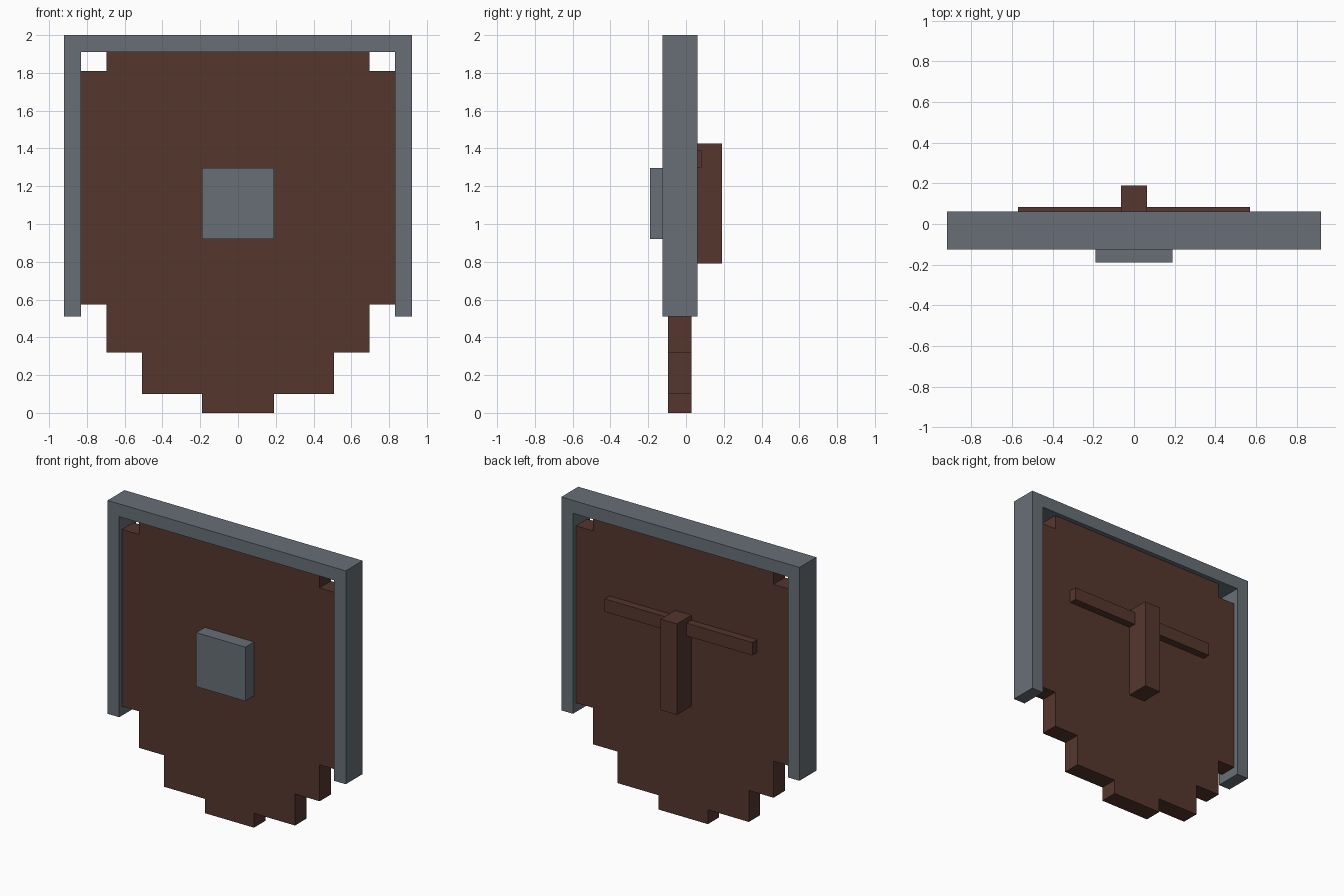
import bpy
import bmesh

default = bpy.data.objects.get("Cube")
if default:
    bpy.data.objects.remove(default, do_unlink=True)


def make_material(name, colour):
    mat = bpy.data.materials.new(name)
    mat.use_nodes = True
    mat.diffuse_color = colour
    bsdf = next(n for n in mat.node_tree.nodes if n.type == 'BSDF_PRINCIPLED')
    bsdf.inputs["Base Color"].default_value = colour
    return mat


wood = make_material("dark brown wood", (0.091, 0.037, 0.027, 1))
iron = make_material("blue grey iron", (0.138, 0.159, 0.185, 1))


def slab(name, half_profile, y_front, y_back, material):
    """Mirror a right-hand (x, z) profile across x = 0 and extrude it along y."""
    outline = half_profile + [(-x, z) for x, z in reversed(half_profile)]
    bm = bmesh.new()
    face = bm.faces.new([bm.verts.new((x, y_front, z)) for x, z in outline])
    result = bmesh.ops.extrude_face_region(bm, geom=[face])
    moved = [g for g in result["geom"] if isinstance(g, bmesh.types.BMVert)]
    bmesh.ops.translate(bm, verts=moved, vec=(0, y_back - y_front, 0))
    bmesh.ops.recalc_face_normals(bm, faces=bm.faces)
    mesh = bpy.data.meshes.new(name)
    bm.to_mesh(mesh)
    bm.free()
    mesh.materials.append(material)
    obj = bpy.data.objects.new(name, mesh)
    bpy.context.collection.objects.link(obj)
    return obj


def block(name, half_width, z_low, z_high, y_front, y_back, material):
    return slab(name, [(half_width, z_low), (half_width, z_high)], y_front, y_back, material)


# Stepped wooden board: half width and top height of each tier
tiers = [(0.19, 0.10), (0.507, 0.32), (0.697, 0.575), (0.83, 1.81), (0.697, 1.91)]
steps, floor = [], 0.0
for width, top in tiers:
    steps += [(width, floor), (width, top)]
    floor = top
slab("shield_board", steps, -0.095, 0.03, wood)

# Iron rim around the top and sides, open at the bottom
rim = [(0.83, 1.91), (0.83, 0.51), (0.92, 0.51), (0.92, 2.0)]
slab("iron_rim", rim, -0.125, 0.062, iron)

# Square boss on the front
block("front_boss", 0.19, 0.92, 1.297, -0.19, -0.095, iron)

# Grip and arm bar on the back
block("back_grip", 0.063, 0.79, 1.425, 0.03, 0.19, wood)
block("arm_bar", 0.57, 1.30, 1.39, 0.03, 0.083, wood)
